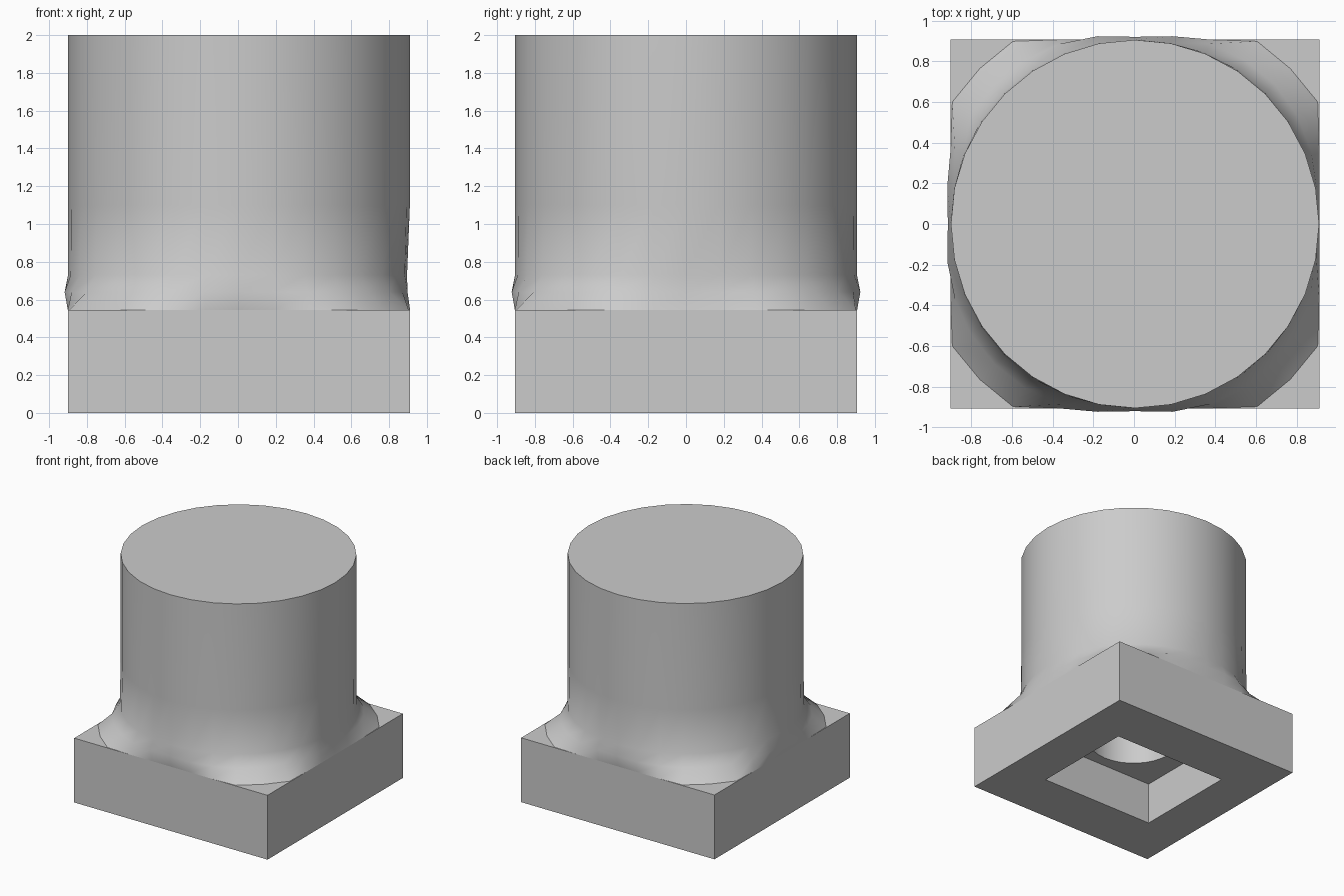
import bpy, bmesh
from math import sin, cos, pi, radians

if "Cube" in bpy.data.objects:
    bpy.data.objects.remove(bpy.data.objects["Cube"])

CENTRE_X = 0.005
HALF = 0.906          # half the plinth's width
PLINTH_TOP = 0.545
POCKET_TOP = 0.36
BORE_RADIUS = 0.36
BORE_TOP = 1.85
RADIUS = 0.905
SIDES = 32

grey = bpy.data.materials.new("plain grey")
grey.use_nodes = True
grey.diffuse_color = (0.6, 0.6, 0.6, 1)
grey.node_tree.nodes["Principled BSDF"].inputs["Base Color"].default_value = (0.6, 0.6, 0.6, 1)


def finish(name, bm):
    bmesh.ops.recalc_face_normals(bm, faces=bm.faces)
    mesh = bpy.data.meshes.new(name)
    bm.to_mesh(mesh)
    bm.free()
    mesh.materials.append(grey)
    obj = bpy.data.objects.new(name, mesh)
    bpy.context.collection.objects.link(obj)
    return obj


def box(name, half_x, half_y, low, high):
    bm = bmesh.new()
    bmesh.ops.create_cube(bm, size=2)
    for v in bm.verts:
        v.co = (CENTRE_X + v.co.x * half_x, v.co.y * half_y, high if v.co.z > 0 else low)
    return finish(name, bm)


def loft(name, levels):
    """Closed stack of rings; each level is (height, radius as a function of angle)."""
    bm = bmesh.new()
    rings = []
    for z, radius in levels:
        angles = [2 * pi * i / SIDES for i in range(SIDES)]
        rings.append([bm.verts.new((CENTRE_X + radius(t) * cos(t), radius(t) * sin(t), z))
                      for t in angles])
    for low, high in zip(rings, rings[1:]):
        for i in range(SIDES):
            j = (i + 1) % SIDES
            bm.faces.new((low[i], low[j], high[j], high[i]))
    bm.faces.new(rings[0][::-1])
    bm.faces.new(rings[-1])
    return finish(name, bm)


def cut(obj, cutter):
    mod = obj.modifiers.new("hollow", 'BOOLEAN')
    mod.operation = 'DIFFERENCE'
    mod.solver = 'EXACT'
    mod.object = cutter
    bpy.context.view_layer.objects.active = obj
    bpy.ops.object.modifier_apply(modifier=mod.name)


# Flare at the foot: follows the plinth edges and spreads towards its corners
def foot(t):
    return min(HALF / max(abs(cos(t)), abs(sin(t))), 1.08)


def bulge(t):
    return 0.92 + 0.055 * abs(sin(2 * t)) - 0.035 * max(0, cos(t)) ** 6


def neck(t):
    return RADIUS + 0.008 * abs(sin(2 * t)) - 0.015 * max(0, cos(t)) ** 6


def shaft(t):
    return RADIUS


plinth = box("plinth", HALF, HALF, 0, PLINTH_TOP)
column = loft("column", [(PLINTH_TOP, foot), (0.64, bulge), (0.73, neck),
                         (1.1, shaft), (2, shaft)])

# Rectangular pocket underneath, with a round bore above it
pocket = box("pocket_cutter", 0.54, 0.455, -0.2, POCKET_TOP)
bore = loft("bore_cutter", [(0.2, lambda t: BORE_RADIUS), (BORE_TOP, lambda t: BORE_RADIUS)])
cut(plinth, pocket)
cut(plinth, bore)
cut(column, bore)
for cutter in (pocket, bore):
    bpy.data.objects.remove(cutter)

# Smooth shading on the round parts, crisp edges elsewhere
bpy.ops.object.select_all(action='DESELECT')
for obj in (plinth, column):
    obj.select_set(True)
bpy.context.view_layer.objects.active = column
bpy.ops.object.shade_smooth_by_angle(angle=radians(40))
